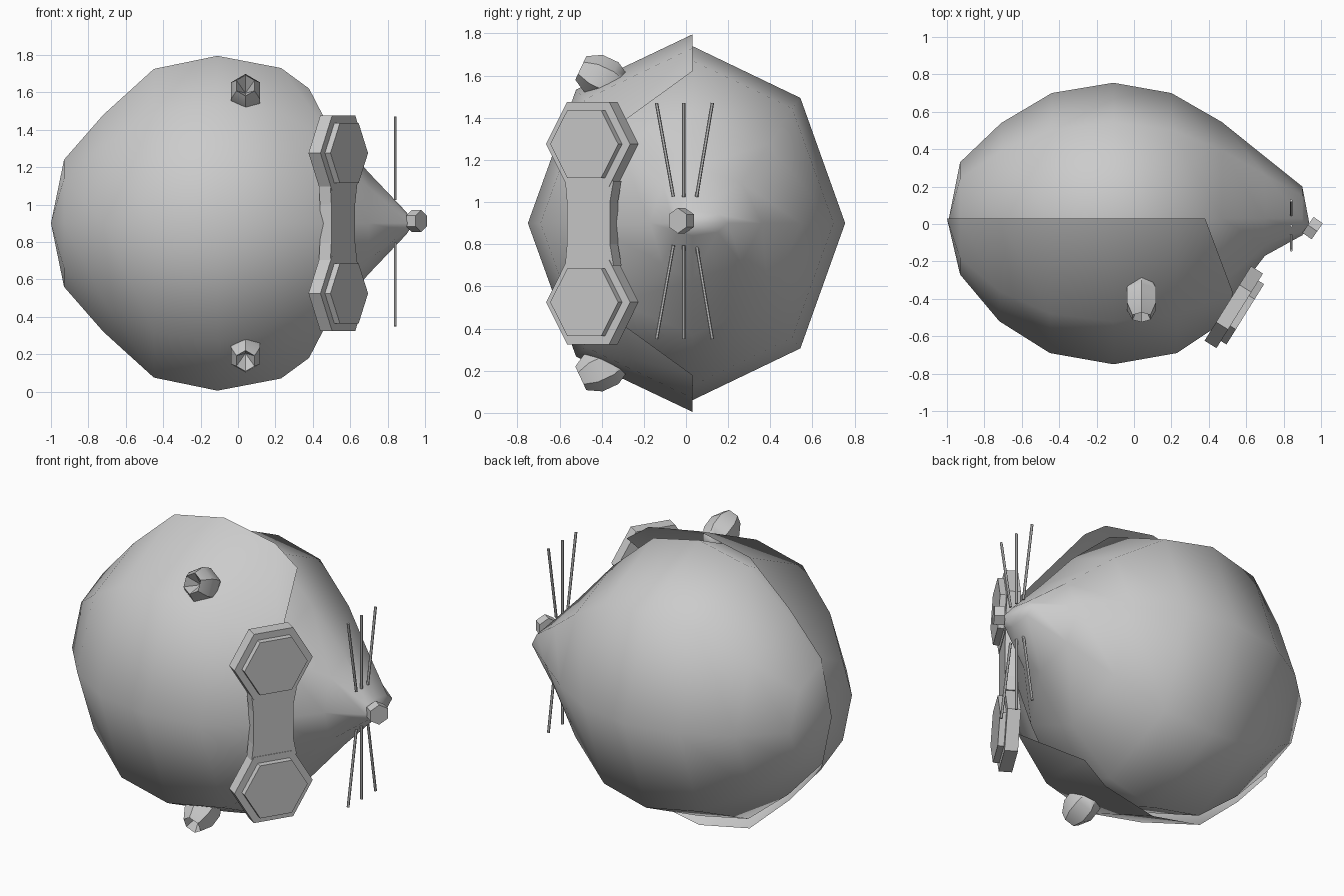
import bpy, bmesh
from math import sin, cos, pi, radians
from mathutils import Vector, Matrix

if "Cube" in bpy.data.objects:
    bpy.data.objects.remove(bpy.data.objects["Cube"])

ZC = 0.9      # symmetry plane height
YC = 0.03     # seam between fur and belly


def finish(name, bm, smooth=None):
    bmesh.ops.recalc_face_normals(bm, faces=bm.faces)
    me = bpy.data.meshes.new(name)
    bm.to_mesh(me)
    bm.free()
    ob = bpy.data.objects.new(name, me)
    bpy.context.collection.objects.link(ob)
    if smooth:
        bpy.context.view_layer.objects.active = ob
        ob.select_set(True)
        bpy.ops.object.shade_smooth_by_angle(angle=radians(smooth))
        ob.select_set(False)
    return ob


def loft(name, rows, start, end=None, closed=True, smooth=50):
    bm = bmesh.new()
    rings = [[bm.verts.new(p) for p in r] for r in rows]
    n = len(rings[0])
    m = n if closed else n - 1
    for a, b in zip(rings, rings[1:]):
        for i in range(m):
            j = (i + 1) % n
            bm.faces.new((a[i], a[j], b[j], b[i]))
    for ring, tip in ((rings[0], start), (rings[-1], end)):
        if tip:
            t = bm.verts.new(tip)
            for i in range(m):
                bm.faces.new((ring[i], ring[(i + 1) % n], t))
    return finish(name, bm, smooth)


def ring(x, top, bottom, rz, steps):
    pts = []
    for k in range(steps):
        a = k * pi / 4
        s = sin(a)
        pts.append((x, YC + s * (bottom if s < 0 else -top), ZC + rz * cos(a)))
    return pts


# Body: octagonal rings (x, extent to -y, extent to +y, half width in z)
body = [(-.93, .26, .30, .31), (-.71, .50, .51, .55), (-.44, .66, .67, .77),
        (-.11, .73, .725, .84), (.2, .68, .67, .77), (.47, .50, .515, .53),
        (.7, .20, .33, .27), (.9, .09, .17, .06)]
rows = [[(x, YC + sin(k * pi / 4) * (-t if sin(k * pi / 4) > 0 else -b), ZC + r * cos(k * pi / 4))
         for k in range(8)] for x, t, b, r in body]
loft("body", rows, (-.99, YC, ZC), (.94, -.01, ZC))

# Fur coat: slightly larger half shell over the back
coat = [(-.93, .30, .34), (-.72, .55, .58), (-.45, .72, .825), (-.11, .78, .895), (.23, .72, .83)]
rows = [ring(x, t, 0, r, 5) for x, t, r in coat]
rows.append([(.38, YC, ZC + .72), (.53, -.37, ZC + .43), (.47, -.53, ZC),
             (.53, -.37, ZC - .43), (.38, YC, ZC - .72)])
loft("fur_coat", rows, (-1, YC, ZC), closed=False)

# Ears: low-poly cups opening towards the front
for side, tag in ((1, "left"), (-1, "right")):
    bm = bmesh.new()
    bmesh.ops.create_uvsphere(bm, u_segments=6, v_segments=5, radius=1)
    for v in bm.verts:
        if v.co.z > .95:
            v.co.z = .1
    rot = Matrix.Rotation(radians(90), 4, 'X')
    tilt = Matrix.Rotation(radians(-25 * side), 4, 'X')
    bm.transform(Matrix.Translation((.04, -.40, ZC + side * .69)) @ tilt
                 @ Matrix.Diagonal((.095, .135, .105, 1)) @ rot)
    finish("ear_" + tag, bm, 45)

# Goggles, built flat then tilted: local x across, local y = z, local z outward
U = Vector((.53, .85, 0)).normalized()
N = Vector((.85, -.53, 0)).normalized()
BASE = Vector((.51, -.43, ZC))


def plate(name, outline, low, high):
    bm = bmesh.new()
    a, b = [[bm.verts.new(BASE + U * u + Vector((0, 0, w)) + N * h) for u, w in outline]
            for h in (low, high)]
    n = len(outline)
    bm.faces.new(a)
    bm.faces.new(b)
    for i in range(n):
        bm.faces.new((a[i], a[(i + 1) % n], b[(i + 1) % n], b[i]))
    finish(name, bm)


def hexagon(r, h, zc):
    return [(cos(k * pi / 3) * r, zc + sin(k * pi / 3) * h / sin(pi / 3)) for k in range(6)]


for side, tag in ((1, "left"), (-1, "right")):
    plate("goggle_frame_" + tag, hexagon(.235, .2, side * .375), -.01, .065)
    plate("goggle_lens_" + tag, hexagon(.19, .16, side * .375), .06, .1)
plate("goggle_bridge", [(-.13, -.2), (.14, -.2), (.12, -.1), (.12, .1),
                        (.14, .2), (-.13, .2), (-.12, .1), (-.12, -.1)], -.01, .062)

# Nose
bm = bmesh.new()
bmesh.ops.create_cone(bm, cap_ends=True, segments=6, radius1=.06, radius2=.06, depth=.06)
bm.transform(Matrix.Translation((.955, -.022, .912)) @ Matrix.Rotation(radians(-35), 4, 'Z')
             @ Matrix.Rotation(radians(90), 4, 'Y') @ Matrix.Rotation(radians(30), 4, 'Z'))
finish("nose", bm)

# Whiskers: three per side
for side, tag in ((1, "left"), (-1, "right")):
    for i, (y0, y1) in enumerate(((-.06, -.14), (-.01, -.01), (.05, .125))):
        a = Vector((.84, y0, .91 + side * .115))
        b = Vector((.84, y1, .91 + side * .56))
        d = b - a
        bm = bmesh.new()
        bmesh.ops.create_cone(bm, cap_ends=True, segments=6, radius1=.008, radius2=.008, depth=d.length)
        bm.transform(Matrix.Translation((a + b) / 2) @ d.to_track_quat('Z', 'Y').to_matrix().to_4x4())
        finish(f"whisker_{tag}_{i + 1}", bm)
